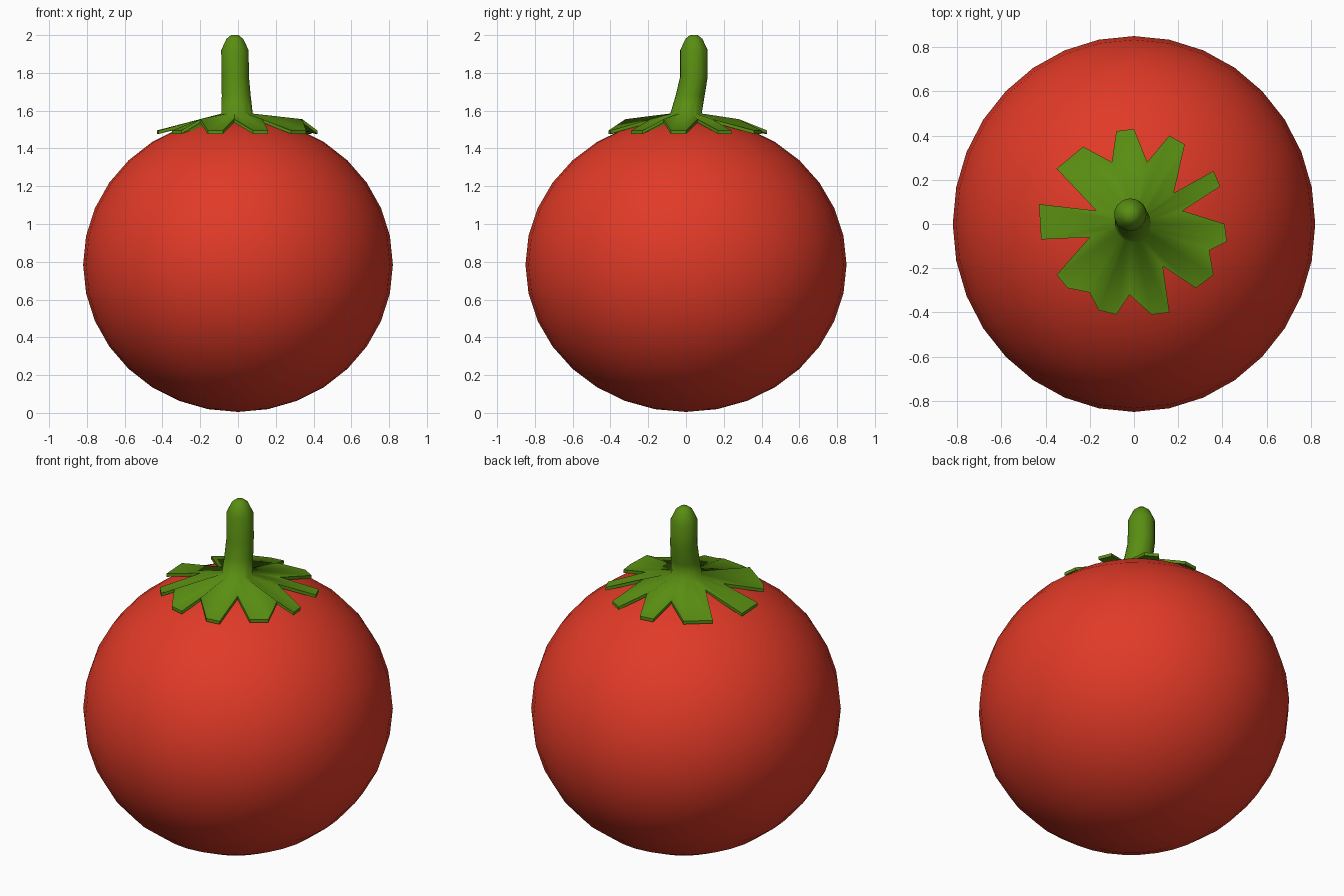
import bpy
import bmesh
from math import atan2, cos, sin
from mathutils import Vector

cube = bpy.data.objects.get("Cube")
if cube:
    bpy.data.objects.remove(cube, do_unlink=True)


def make_material(name, colour):
    mat = bpy.data.materials.new(name)
    mat.use_nodes = True
    mat.diffuse_color = colour
    mat.node_tree.nodes["Principled BSDF"].inputs["Base Color"].default_value = colour
    return mat


def finish(bm, name, mat):
    bmesh.ops.recalc_face_normals(bm, faces=bm.faces)
    for face in bm.faces:
        face.smooth = True
    mesh = bpy.data.meshes.new(name)
    bm.to_mesh(mesh)
    bm.free()
    mesh.materials.append(mat)
    obj = bpy.data.objects.new(name, mesh)
    bpy.context.collection.objects.link(obj)
    return obj


red = make_material("ripe red", (0.75, 0.042, 0.02, 1))
green = make_material("leaf green", (0.1, 0.27, 0.006, 1))

# Fruit: a slightly squashed sphere
bm = bmesh.new()
bmesh.ops.create_uvsphere(bm, u_segments=32, v_segments=16, radius=1)
bmesh.ops.scale(bm, vec=(0.82, 0.85, 0.78), verts=bm.verts)
bmesh.ops.translate(bm, vec=(0, 0, 0.785), verts=bm.verts)
finish(bm, "fruit_body", red)

# Leaf outline in hundredths, clockwise: two tip corners then a notch, per leaf
outline = [
    (41, 0), (42, -8), (34, -12), (36, -23), (28, -29), (13, -19),
    (16, -40), (8, -41), (-2, -32), (-8, -41), (-16, -39), (-20, -31),
    (-30, -29), (-35, -23), (-20, -6), (-42, -7), (-43, 9), (-17, 6),
    (-35, 25), (-23, 35), (-10, 28), (-8, 42), (0, 43), (6, 28),
    (16, 40), (23, 36), (18, 14), (36, 24), (39, 17), (22, 6),
]
angles = [atan2(y, x) for x, y in outline]


def circle(x, y, z, radius):
    return [Vector((x + radius * cos(a), y + radius * sin(a), z)) for a in angles]


# Leaves droop at the tips and stay raised at the notches
leaf_top = [Vector((x / 100, y / 100, 1.555 if i % 3 == 2 else 1.495))
            for i, (x, y) in enumerate(outline)]
leaf_under = [p - Vector((0, 0, 0.018)) for p in leaf_top]

# Leaves and stem form one continuous skin, from the underside to the stem tip
sections = [
    circle(0, 0, 1.56, 0.08), leaf_under, leaf_top,
    circle(-0.005, 0, 1.585, 0.083),
    circle(-0.01, 0.022, 1.68, 0.077),
    circle(-0.015, 0.042, 1.78, 0.073),
    circle(-0.017, 0.042, 1.92, 0.073),
    circle(-0.017, 0.042, 1.98, 0.045),
    circle(-0.017, 0.042, 2.0, 0.02),
]
bm = bmesh.new()
rings = [[bm.verts.new(p) for p in section] for section in sections]
count = len(outline)
for low, high in zip(rings, rings[1:]):
    for i in range(count):
        j = (i + 1) % count
        bm.faces.new((low[i], low[j], high[j], high[i]))
bm.faces.new(rings[0])
bm.faces.new(rings[-1])

# Crisp leaf rims
for i in range(count):
    j = (i + 1) % count
    for ring in rings[1:3]:
        bm.edges.get((ring[i], ring[j])).smooth = False
    bm.edges.get((rings[1][i], rings[2][i])).smooth = False
finish(bm, "stem_and_leaves", green)
